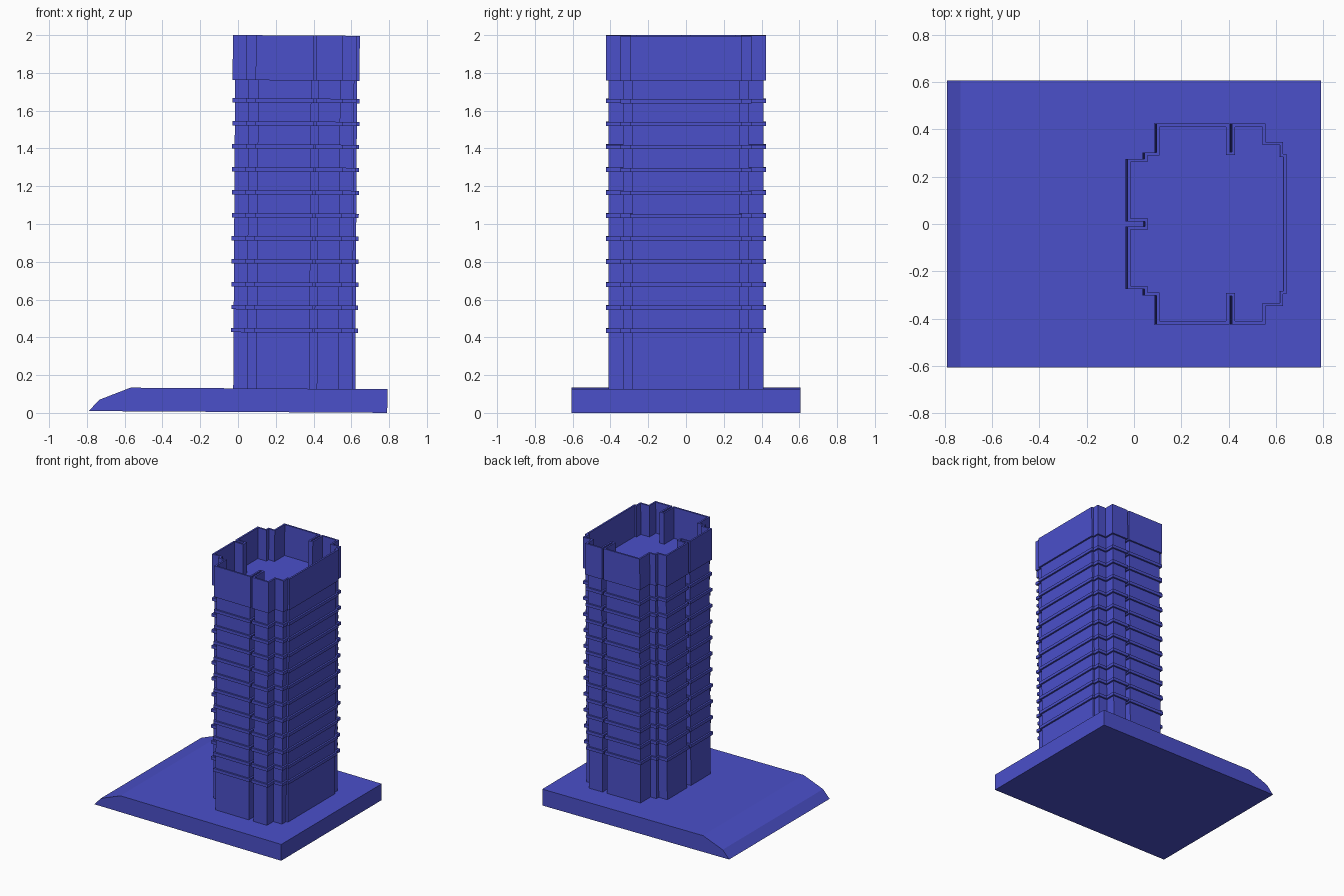
import bpy, bmesh
from mathutils import Vector

if "Cube" in bpy.data.objects:
    bpy.data.objects.remove(bpy.data.objects["Cube"])

LEAN = 0.006            # the whole model is tipped very slightly about y
BASE_TOP, ROOF, TOP = 0.125, 1.757, 1.995

blue = bpy.data.materials.new("building blue")
blue.diffuse_color = (0.07, 0.08, 0.59, 1)
blue.use_nodes = True
blue.node_tree.nodes["Principled BSDF"].inputs["Base Color"].default_value = blue.diffuse_color


def finish(name, bm):
    bmesh.ops.recalc_face_normals(bm, faces=bm.faces)
    mesh = bpy.data.meshes.new(name)
    bm.to_mesh(mesh)
    bm.free()
    mesh.materials.append(blue)
    obj = bpy.data.objects.new(name, mesh)
    obj.rotation_euler.y = LEAN
    obj.location.z = 0.005
    bpy.context.collection.objects.link(obj)
    return obj


def inset(points, d):
    """Move each corner of a right-angled, counter-clockwise outline inward."""
    pts = [Vector(p) for p in points]
    result = []
    for i, p in enumerate(pts):
        a = (p - pts[i - 1]).normalized()
        b = (pts[(i + 1) % len(pts)] - p).normalized()
        result.append(p + d * (Vector((-a.y, a.x)) + Vector((-b.y, b.x))))
    return result


def loft(bm, rings, cap_top=False):
    """Join (outline, height) rings with walls."""
    loops = [[bm.verts.new((p[0], p[1], z)) for p in outline] for outline, z in rings]
    n = len(loops[0])
    for lo, hi in zip(loops, loops[1:]):
        for i in range(n):
            j = (i + 1) % n
            bm.faces.new((lo[i], lo[j], hi[j], hi[i]))
    if cap_top:
        bm.faces.new(loops[-1])


# Tower outline: back half, mirrored to the front
half = [(0.633, 0.297), (0.618, 0.297), (0.618, 0.347), (0.545, 0.347),
        (0.545, 0.424), (0.403, 0.424), (0.403, 0.305), (0.391, 0.305),
        (0.391, 0.424), (0.083, 0.424), (0.083, 0.303), (0.033, 0.303),
        (0.033, 0.275), (-0.039, 0.275), (-0.039, 0.01), (0.035, 0.01)]
outer = half + [(x, -y) for x, y in reversed(half)]
inner = inset(outer, 0.013)

# Plinth with a sloped left end
profile = [(-0.79, 0), (0.79, 0), (0.79, BASE_TOP), (-0.57, BASE_TOP), (-0.735, 0.06)]
bm = bmesh.new()
face = bm.faces.new([bm.verts.new((x, -0.607, z)) for x, z in profile])
ext = bmesh.ops.extrude_face_region(bm, geom=[face])
bmesh.ops.translate(bm, vec=(0, 1.214, 0),
                    verts=[v for v in ext["geom"] if isinstance(v, bmesh.types.BMVert)])
finish("plinth", bm)

# Tower walls
bm = bmesh.new()
loft(bm, [(inner, BASE_TOP), (inner, ROOF)])
finish("tower_walls", bm)

# Floor bands
bm = bmesh.new()
for i in range(11):
    z = 0.422 + 0.1216 * i
    loft(bm, [(inner, z), (outer, z), (outer, z + 0.023), (inner, z + 0.023)])
finish("floor_bands", bm)

# Open parapet with the sunken roof
bm = bmesh.new()
loft(bm, [(inner, ROOF), (outer, ROOF), (outer, TOP), (inner, TOP), (inner, ROOF + 0.001)],
     cap_top=True)
finish("parapet_and_roof", bm)
